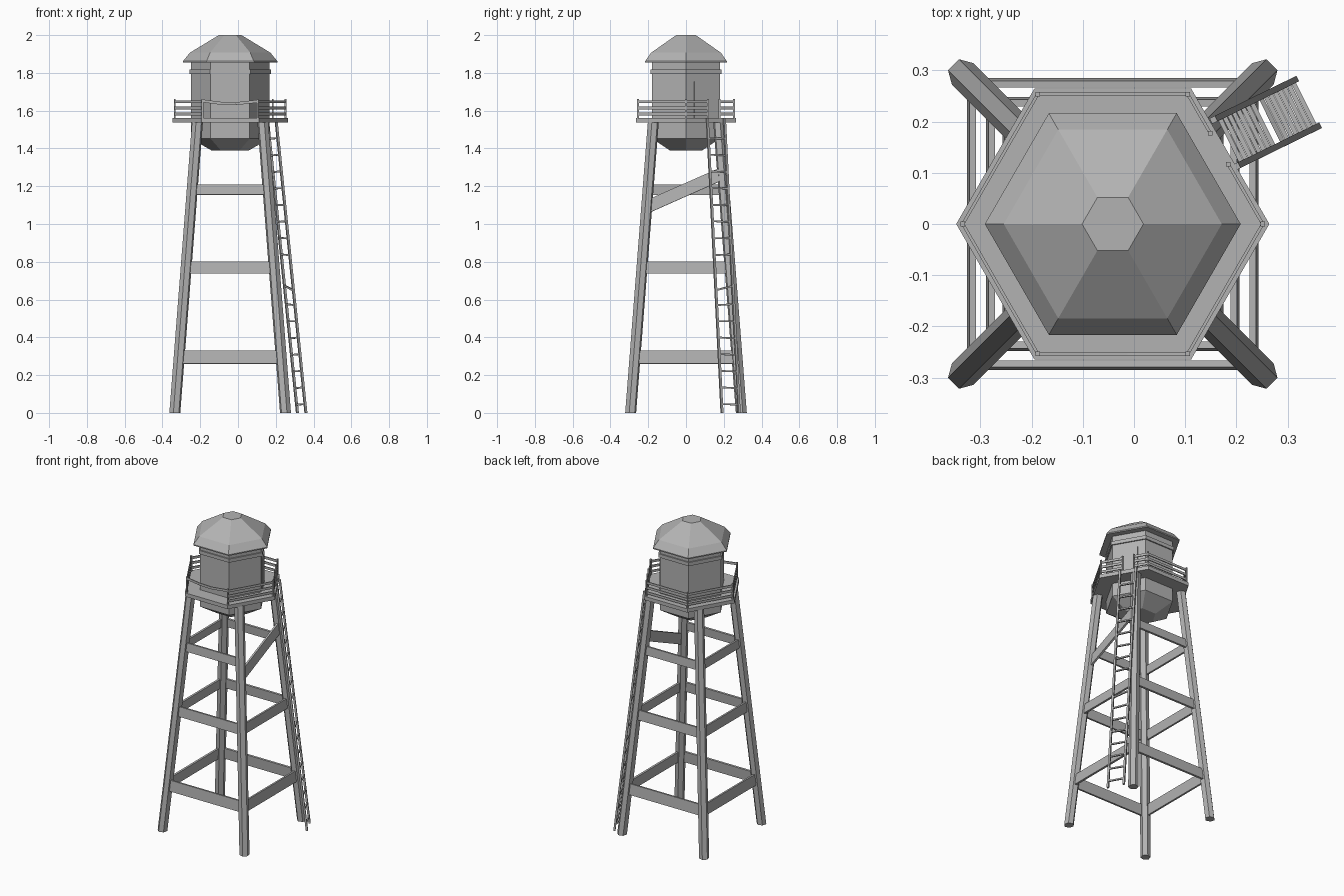
import bpy, bmesh, math, random
from mathutils import Vector, Matrix

if "Cube" in bpy.data.objects:
    bpy.data.objects.remove(bpy.data.objects["Cube"])

random.seed(4)
CX = -0.0415
UP = Vector((0, 0, 1))
GREY = bpy.data.materials.new("dark_grey")
GREY.diffuse_color = (0.45, 0.45, 0.45, 1)
GREY.use_nodes = True
GREY.node_tree.nodes["Principled BSDF"].inputs["Base Color"].default_value = GREY.diffuse_color


def make_object(name, bm):
    bmesh.ops.recalc_face_normals(bm, faces=bm.faces)
    mesh = bpy.data.meshes.new(name)
    bm.to_mesh(mesh)
    bm.free()
    mesh.materials.append(GREY)
    ob = bpy.data.objects.new(name, mesh)
    bpy.context.collection.objects.link(ob)
    return ob


def hex_point(r, k, z):
    a = math.radians(60 * k)
    return Vector((CX + r * math.cos(a), r * math.sin(a), z))


def hex_stack(name, profile):
    """Closed six-sided body from (radius, height) pairs."""
    bm = bmesh.new()
    rings = [[bm.verts.new(hex_point(r, k, z)) for k in range(6)] for r, z in profile]
    for a, b in zip(rings, rings[1:]):
        for k in range(6):
            j = (k + 1) % 6
            bm.faces.new((a[k], a[j], b[j], b[k]))
    bm.faces.new(rings[0][::-1])
    bm.faces.new(rings[-1])
    return make_object(name, bm)


def bar(bm, p, q, width, height, up=UP):
    """Box bar from p to q; height is measured along up."""
    p, q = Vector(p), Vector(q)
    d = q - p
    x = d.normalized()
    y = up.cross(x).normalized()
    z = x.cross(y)
    m = Matrix((x * d.length, y * width, z * height)).transposed().to_4x4()
    m.translation = (p + q) / 2
    bmesh.ops.create_cube(bm, size=1, matrix=m)


# Tank, band and roof
hex_stack("tank", [(0.1, 1.39), (0.207, 1.452), (0.207, 1.87)])
hex_stack("tank_band", [(0.216, 1.795), (0.216, 1.818)])
hex_stack("roof", [(0.25, 1.855), (0.25, 1.862), (0.213, 1.907), (0.06, 2.0)])

# Door on the back right tank face
bm = bmesh.new()
out = Vector((math.cos(math.pi / 6), 0.5, 0))
base = Vector((CX, 0, 0)) + out * 0.179
bar(bm, base + UP * 1.555, base + UP * 1.755, 0.11, 0.012, out)
make_object("door", bm)

# Platform
hex_stack("platform", [(0.306, 1.537), (0.306, 1.561)])

# Railing, with a gap at the ladder and one sagging rail at the front
bm = bmesh.new()
R = 0.293


def post(p):
    bar(bm, p + UP * 1.55, p + UP * 1.663, 0.009, 0.009, Vector((1, 0, 0)))


for k in range(6):
    a, b = hex_point(R, k, 0), hex_point(R, k + 1, 0)
    post(a)
    if k == 4:
        pts = [a.lerp(b, t) + UP * z for t, z in
               ((0, 1.652), (0.3, 1.640), (0.6, 1.637), (1, 1.650))]
        for p, q in zip(pts, pts[1:]):
            bar(bm, p, q, 0.006, 0.015)
        continue
    spans = [(0, 0.46), (0.70, 1)] if k == 0 else [(0, 1)]
    for s, e in spans:
        for z in (1.583, 1.615, 1.647):
            bar(bm, a.lerp(b, s) + UP * z, a.lerp(b, e) + UP * z, 0.006, 0.015)
    if k == 0:
        post(a.lerp(b, 0.46))
        post(a.lerp(b, 0.70))
make_object("railing", bm)


# Four splayed six-sided legs
def leg_offset(z):
    return 0.293 - 0.12 * z / 1.54


bm = bmesh.new()
for sx in (-1, 1):
    for sy in (-1, 1):
        rings = []
        for z in (0, 1.54):
            o = leg_offset(z)
            c = Vector((CX + sx * o, sy * o, z))
            a0 = math.atan2(sy, sx) + math.pi / 6
            rings.append([bm.verts.new(c + Vector((math.cos(a0 + i * math.pi / 3),
                          math.sin(a0 + i * math.pi / 3), 0)) * 0.03) for i in range(6)])
        for i in range(6):
            j = (i + 1) % 6
            bm.faces.new((rings[0][i], rings[0][j], rings[1][j], rings[1][i]))
        bm.faces.new(rings[0][::-1])
        bm.faces.new(rings[1])
make_object("legs", bm)

# Cross beams in three levels, leaning with the legs; the top right one has slipped
bm = bmesh.new()
for z, h in ((0.295, 0.07), (0.77, 0.063), (1.182, 0.055)):
    o = leg_offset(z) + 0.006
    e = o - 0.004
    for s in (-1, 1):
        bar(bm, (CX - e, s * o, z), (CX + e, s * o, z), 0.013, h,
            Vector((0, -0.078 * s, 1)))
        tilt = 0.09 if (s == 1 and z > 1) else 0
        bar(bm, (CX + s * o, -e, z - tilt), (CX + s * o, e, z + tilt), 0.013,
            h + tilt * 0.12, Vector((-0.078 * s, 0, 1)))
make_object("cross_beams", bm)

# Ladder leaning on the gap, with uneven rungs and one missing
bm = bmesh.new()
foot, head = Vector((0.337, 0.236, 0)), Vector((0.178, 0.158, 1.56))
side = Vector((-0.0225, 0.0455, 0))
for s in (-1, 1):
    bar(bm, foot + side * s, head + side * s, 0.012, 0.012, Vector((0.9, 0.45, 0)))
for i in range(17):
    if i == 8:
        continue
    c = foot.lerp(head, (0.045 + 0.088 * i) / 1.56)
    skew = UP * (0.012 if i == 7 else random.uniform(-0.003, 0.003))
    bar(bm, c - side - skew, c + side + skew, 0.009, 0.009)
make_object("ladder", bm)
